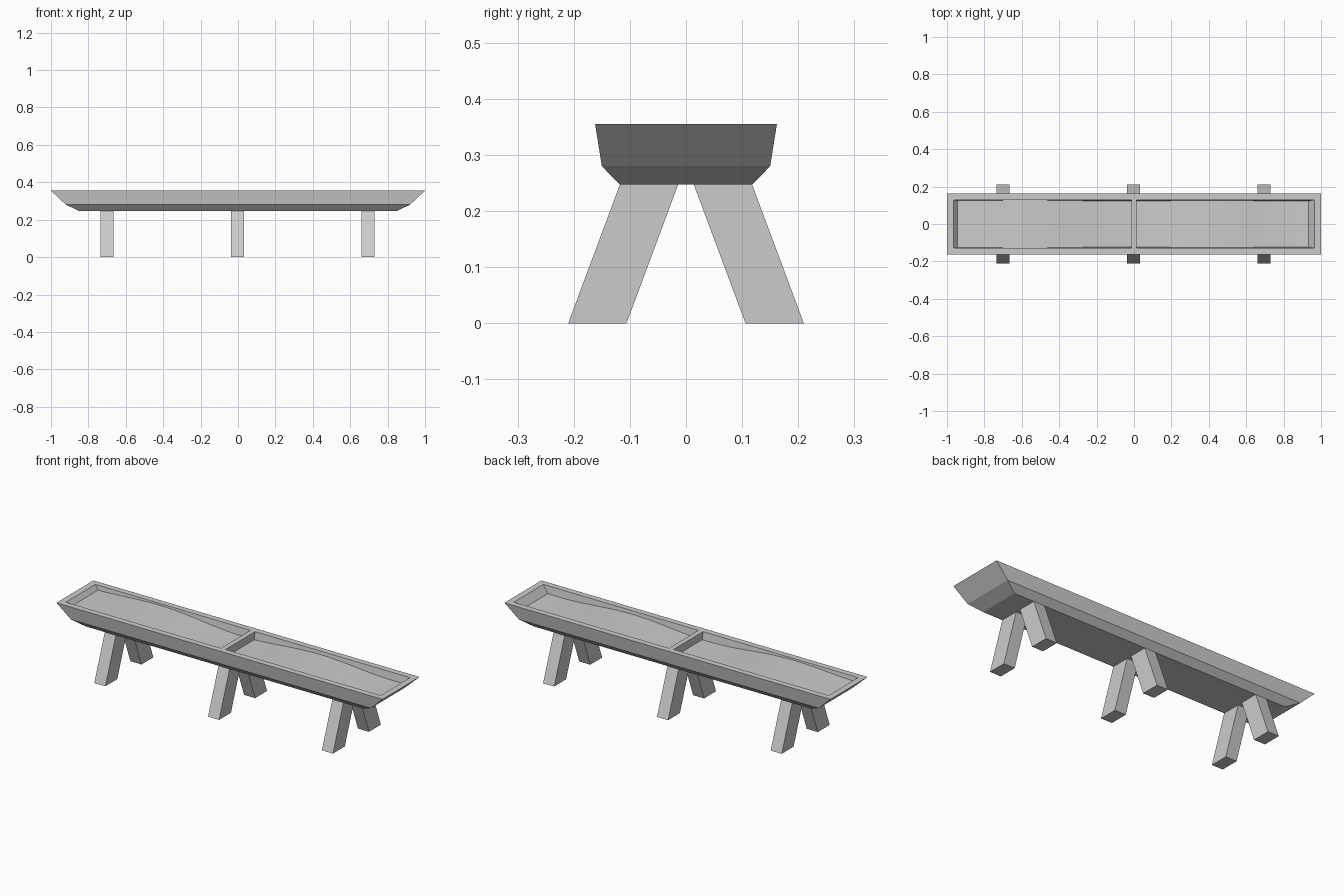
import bpy, bmesh, math

if "Cube" in bpy.data.objects:
    bpy.data.objects.remove(bpy.data.objects["Cube"])

RIM_Z = 0.355


def make(name, verts, faces):
    me = bpy.data.meshes.new(name)
    me.from_pydata(verts, [], faces)
    bm = bmesh.new()
    bm.from_mesh(me)
    bmesh.ops.recalc_face_normals(bm, faces=bm.faces)
    bm.to_mesh(me)
    bm.free()
    ob = bpy.data.objects.new(name, me)
    bpy.context.collection.objects.link(ob)
    return ob


def loft(name, rings):
    """Closed solid through rectangles (x0, x1, half_y, z)."""
    verts, faces = [], []
    for x0, x1, h, z in rings:
        verts += [(x0, -h, z), (x1, -h, z), (x1, h, z), (x0, h, z)]
    n = len(rings)
    for r in range(n - 1):
        for i in range(4):
            j = (i + 1) % 4
            faces.append((4*r + i, 4*r + j, 4*r + 4 + j, 4*r + 4 + i))
    faces += [(3, 2, 1, 0), tuple(range(4*n - 4, 4*n))]
    return make(name, verts, faces)


# Trough body with chamfered underside
trough = loft("trough", [(-0.85, 0.85, 0.118, 0.247),
                         (-0.92, 0.92, 0.15, 0.28),
                         (-1.0, 1.0, 0.162, RIM_Z)])


def wall_y(z):
    return 0.129 - (RIM_Z - z) * 0.16


# Cavities: end wall slopes, divider wall is upright
def end_x(side, z):
    return side * (0.965 - (RIM_Z - z) * 0.8)


for side, label in ((-1, "left"), (1, "right")):
    rings = []
    for z in (0.285, RIM_Z + 0.01):
        x0, x1 = sorted((end_x(side, z), side * 0.014))
        rings.append((x0, x1, wall_y(z), z))
    cutter = loft(label + "_cavity_cutter", rings)
    cutter.hide_render = True
    cutter.hide_viewport = False
    cutter.display_type = 'WIRE'
    mod = trough.modifiers.new(label + "_cavity", 'BOOLEAN')
    mod.operation = 'DIFFERENCE'
    mod.solver = 'EXACT'
    mod.object = cutter

    # Gently rolling contents surface
    n = 24
    end_z = 0.33 if side < 0 else 0.315
    verts, faces = [], []
    for i in range(n + 1):
        t = i / n
        z = 0.313 + (end_z - 0.313) * t + 0.022 * math.sin(math.pi * t) ** 2
        z += 0.005 * math.sin(2 * math.pi * t) * side
        x = side * 0.014 + (end_x(side, end_z) - side * 0.014) * t
        verts += [(x, -wall_y(z), z), (x, wall_y(z), z)]
        if i:
            a = 2 * i
            faces.append((a - 2, a, a + 1, a - 1))
    fill = make(label + "_contents", verts, faces)
    if fill.data.polygons[0].normal.z < 0:
        fill.data.flip_normals()
    fill.data.shade_smooth()

# Splayed legs, three mirrored pairs
profile = [(0.106, 0), (0.21, 0), (0.118, 0.247), (0.014, 0.247)]
for cx, place in ((-0.7, "left"), (-0.003, "middle"), (0.695, "right")):
    for s, row in ((-1, "front"), (1, "back")):
        verts = [(cx + dx, s * y, z) for dx in (-0.034, 0.034) for y, z in profile]
        faces = [(0, 1, 2, 3), (7, 6, 5, 4)]
        faces += [(i, (i + 1) % 4, (i + 1) % 4 + 4, i + 4) for i in range(4)]
        make(f"{row}_{place}_leg", verts, faces)
